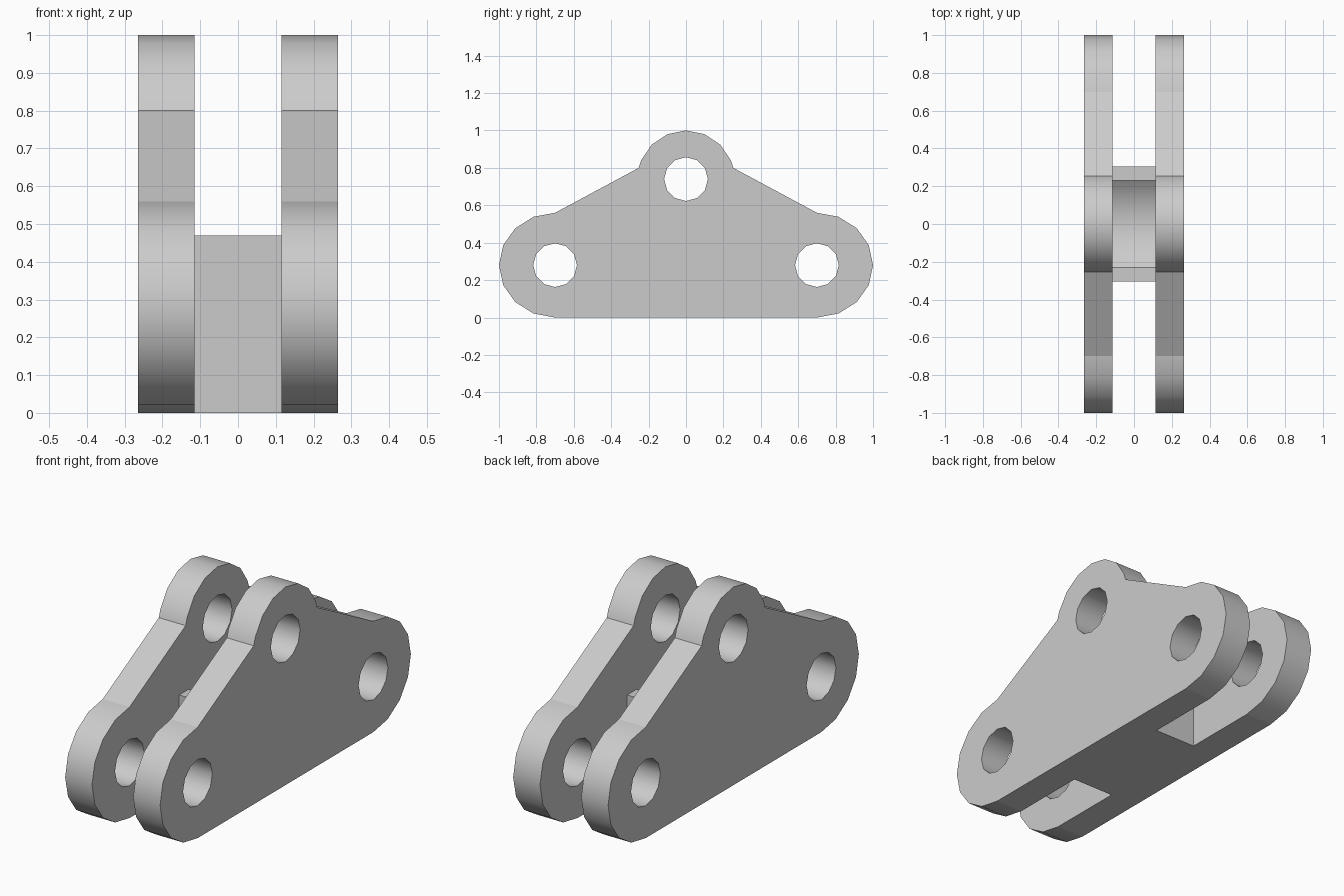
import bpy, bmesh
from math import sin, cos, radians, hypot, atan2, degrees
from mathutils import Vector

cube = bpy.data.objects.get("Cube")
if cube:
    bpy.data.objects.remove(cube)

grey = bpy.data.materials.new("plain_grey")
grey.use_nodes = True
colour = (0.6, 0.6, 0.6, 1)
grey.diffuse_color = colour
grey.node_tree.nodes["Principled BSDF"].inputs["Base Color"].default_value = colour

PIN_Y, PIN_Z, TOP_Z = 0.7, 0.28, 0.74   # pin hole centres
INNER, OUTER = 0.115, 0.265             # plate faces in x


def arc(cy, cz, ry, rz, start, end, steps):
    """Points on an ellipse in the side plane, angles in degrees."""
    turn = [radians(start + (end - start) * i / steps) for i in range(steps + 1)]
    return [(cy + ry * cos(a), cz + rz * sin(a)) for a in turn]


def hole(cy, cz):
    return arc(cy, cz, 0.117, 0.117, 0, 360, 12)[:-1]


def slab(name, loops, x0, x1):
    """Extrude an outline, with holes, from x0 to x1."""
    bm = bmesh.new()
    edges = []
    for loop in loops:
        verts = [bm.verts.new((x0, y, z)) for y, z in loop]
        edges += [bm.edges.new((v, verts[i - 1])) for i, v in enumerate(verts)]
    bmesh.ops.triangle_fill(bm, edges=edges, use_beauty=True)
    grown = bmesh.ops.extrude_face_region(bm, geom=bm.faces[:], use_keep_orig=True)["geom"]
    moved = [g for g in grown if isinstance(g, bmesh.types.BMVert)]
    bmesh.ops.translate(bm, verts=moved, vec=Vector((x1 - x0, 0, 0)))
    bmesh.ops.recalc_face_normals(bm, faces=bm.faces[:])
    # smooth round parts, crisp long flats
    for face in bm.faces:
        face.smooth = True
    for edge in bm.edges:
        flat = any(f.calc_area() > 0.06 for f in edge.link_faces)
        edge.smooth = not flat and edge.calc_face_angle(0) < radians(35)
    mesh = bpy.data.meshes.new(name)
    bm.to_mesh(mesh)
    bm.free()
    mesh.materials.append(grey)
    obj = bpy.data.objects.new(name, mesh)
    bpy.context.collection.objects.link(obj)
    return obj


# Side plate outline: rounded ends, sloped shoulders, round top boss
right_end = arc(PIN_Y, PIN_Z, 0.3, 0.28, -90, 90, 8)
left_end = [(-y, z) for y, z in reversed(right_end)]
boss = [(0.253, 0.8)] + arc(0, TOP_Z, 0.26, 0.26, 22.5, 157.5, 6) + [(-0.253, 0.8)]
outline = right_end + boss + left_end
holes = [hole(PIN_Y, PIN_Z), hole(-PIN_Y, PIN_Z), hole(0, TOP_Z)]

slab("left_plate", [outline] + holes, INNER, OUTER)
slab("right_plate", [outline] + holes, -OUTER, -INNER)

# Centre spacer with a concave saddle below the top pin
half, top, lip = 0.305, 0.47, 0.23
radius = hypot(lip, TOP_Z - top)
angle = degrees(atan2(top - TOP_Z, lip))
saddle = arc(0, TOP_Z, radius, radius, angle, -180 - angle, 10)
spacer = [(-half, 0), (half, 0), (half, top)] + saddle + [(-half, top)]
slab("centre_spacer", [spacer], -INNER, INNER)
